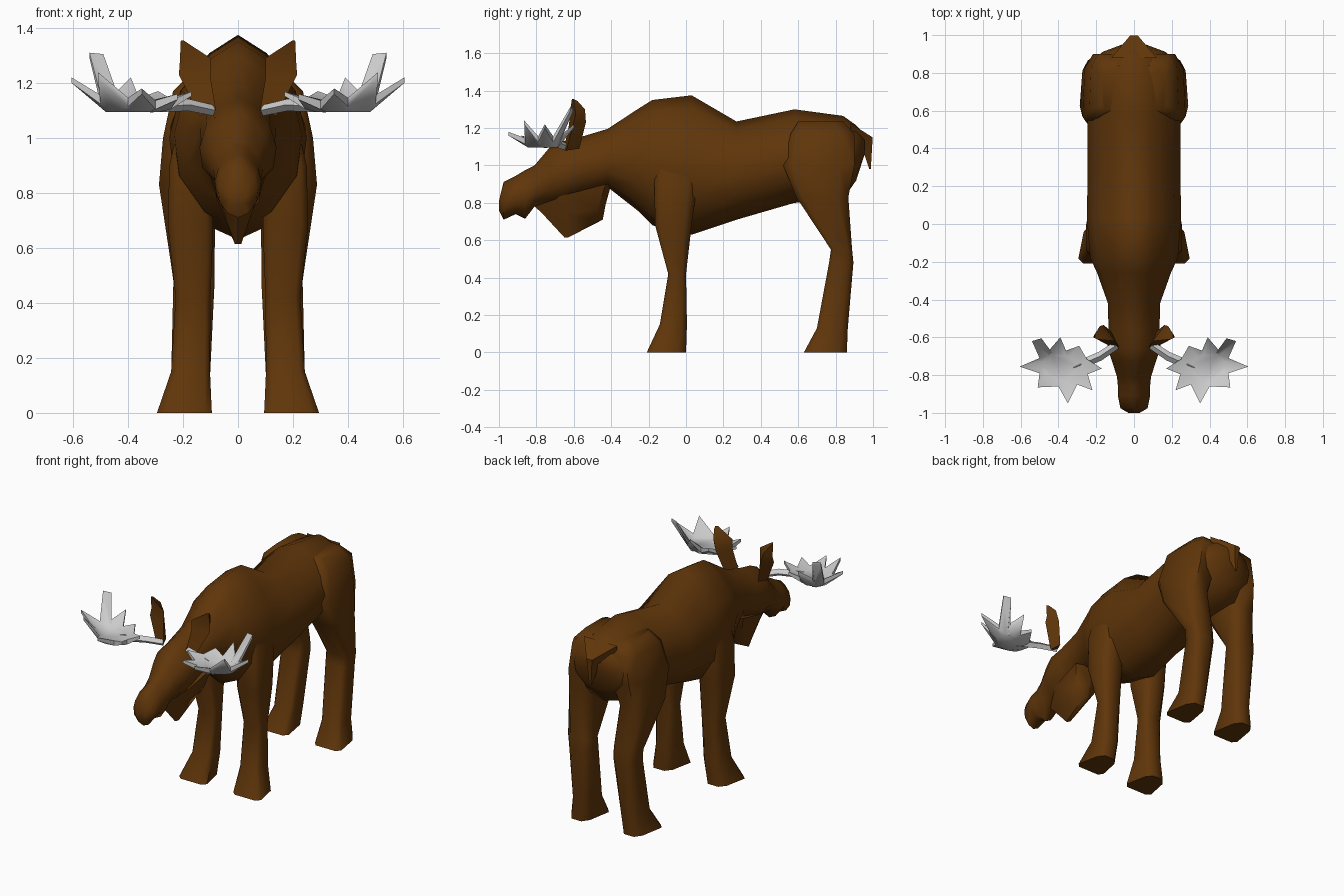
import bpy, bmesh
from mathutils import Vector

brown = bpy.data.materials.new("brown_hide")
brown.diffuse_color = (0.115, 0.036, 0.003, 1)


def finish(bm, name, mat=None, angle=1.0):
    bmesh.ops.recalc_face_normals(bm, faces=bm.faces)
    me = bpy.data.meshes.new(name)
    bm.to_mesh(me)
    bm.free()
    ob = bpy.data.objects.new(name, me)
    bpy.context.collection.objects.link(ob)
    if mat:
        me.materials.append(mat)
    bpy.ops.object.select_all(action='DESELECT')
    ob.select_set(True)
    bpy.context.view_layer.objects.active = ob
    bpy.ops.object.shade_smooth_by_angle(angle=angle)
    return ob


def loft(rings, name, mat=brown, angle=1.0):
    bm = bmesh.new()
    vs = [[bm.verts.new(p) for p in r] for r in rings]
    n = len(vs[0])
    for a, b in zip(vs, vs[1:]):
        for i in range(n):
            j = (i + 1) % n
            bm.faces.new((a[i], a[j], b[j], b[i]))
    bm.faces.new(vs[0])
    bm.faces.new(vs[-1])
    return finish(bm, name, mat, angle)


def flip(pts, s):
    return [Vector((p[0] * s, p[1], p[2])) for p in pts]


# body, neck and head: y, top, bottom, half width
stations = [
    (0.955, 1.165, 1.06, 0.05), (0.91, 1.215, 0.92, 0.17), (0.84, 1.265, 0.82, 0.235),
    (0.58, 1.30, 0.80, 0.245), (0.27, 1.235, 0.71, 0.245), (0.03, 1.375, 0.63, 0.25),
    (-0.18, 1.35, 0.68, 0.232), (-0.26, 1.30, 0.76, 0.195), (-0.42, 1.195, 0.885, 0.138),
    (-0.57, 1.15, 0.83, 0.135), (-0.66, 1.13, 0.80, 0.14), (-0.73, 1.095, 0.79, 0.115),
    (-0.81, 1.0, 0.78, 0.09), (-0.86, 0.975, 0.715, 0.085), (-0.91, 0.945, 0.74, 0.085),
    (-0.975, 0.912, 0.71, 0.072), (-1.0, 0.81, 0.76, 0.03)]
half = [(0, 1), (0.42, 0.82), (0.84, 0.45), (1, 0), (0.92, -0.45), (0.52, -0.84), (0, -1)]
section = half + [(-x, z) for x, z in half[-2:0:-1]]
loft([[(x * w, y, (t + b) / 2 + z * (t - b) / 2) for x, z in section]
      for y, t, b, w in stations], "body_and_head")

# legs: z, inner x, outer x, front y, back y, narrowing toward the back
front = [(1.16, 0.08, 0.19, -0.15, 0.05, 0), (0.9, 0.10, 0.25, -0.17, 0.06, 0),
         (0.68, 0.09, 0.255, -0.165, 0.03, 0), (0.42, 0.10, 0.227, -0.095, 0.0, 0),
         (0.15, 0.10, 0.245, -0.14, 0.005, 0.2), (0, 0.09, 0.30, -0.21, 0, 0.4)]
hind = [(1.235, 0.06, 0.17, 0.60, 0.84, 0), (1.17, 0.05, 0.238, 0.56, 0.90, 0.15),
        (1.0, 0.04, 0.275, 0.52, 0.90, 0.15), (0.83, 0.08, 0.29, 0.59, 0.868, 0.2),
        (0.55, 0.085, 0.245, 0.775, 0.888, 0), (0.48, 0.085, 0.235, 0.765, 0.895, 0),
        (0.13, 0.10, 0.245, 0.70, 0.865, 0.2), (0, 0.09, 0.29, 0.63, 0.86, 0.4)]
outline = [(-0.7, -1), (0.7, -1), (1, -0.75), (1, 0.6), (0.6, 1), (-0.6, 1), (-1, 0.6), (-1, -0.75)]
for s, side in ((1, "left"), (-1, "right")):
    for rows, name in ((front, "front_leg"), (hind, "hind_leg")):
        loft([flip([((a + b) / 2 + u * (1 - k * (v + 1) / 2) * (b - a) / 2,
                     (c + d) / 2 + v * (d - c) / 2, z)
                    for u, v in outline], s) for z, a, b, c, d, k in rows], f"{name}_{side}")

# throat flap: wedge tapering down to a keel
loft([[(0.0, -0.82, 0.79), (0.09, -0.66, 0.84), (0.11, -0.43, 0.90), (0.0, -0.40, 0.90),
       (-0.11, -0.43, 0.90), (-0.09, -0.66, 0.84)],
      [(0.0, -0.77, 0.745), (0.055, -0.64, 0.74), (0.075, -0.47, 0.77), (0.0, -0.43, 0.79),
       (-0.075, -0.47, 0.77), (-0.055, -0.64, 0.74)],
      [(0.0, -0.65, 0.615), (0.012, -0.63, 0.615), (0.02, -0.46, 0.705), (0.0, -0.445, 0.71),
       (-0.02, -0.46, 0.705), (-0.012, -0.63, 0.615)]], "throat_flap")

# tail
loft([[(-0.12, 0.88, 1.225), (0.12, 0.88, 1.225), (0.10, 0.88, 1.08), (-0.10, 0.88, 1.08)],
      [(-0.02, 0.998, 1.15), (0.02, 0.998, 1.15), (0.035, 0.94, 1.10), (-0.035, 0.94, 1.10)],
      [(-0.006, 0.988, 0.98), (0.006, 0.988, 0.98), (0.006, 0.98, 0.98), (-0.006, 0.98, 0.98)]],
     "tail")

# antler palm outline: x, y, z, half thickness
palm = [
    (0.17, -0.765, 1.16, 0.008), (0.245, -0.795, 1.12, 0.016), (0.22, -0.88, 1.15, 0.01),
    (0.30, -0.85, 1.12, 0.016), (0.35, -0.95, 1.17, 0.01), (0.40, -0.86, 1.13, 0.016),
    (0.51, -0.865, 1.23, 0.01), (0.50, -0.79, 1.14, 0.016), (0.605, -0.755, 1.21, 0.01),
    (0.50, -0.71, 1.14, 0.016), (0.54, -0.62, 1.30, 0.01), (0.49, -0.605, 1.295, 0.01),
    (0.455, -0.675, 1.14, 0.016), (0.39, -0.60, 1.21, 0.01), (0.36, -0.67, 1.13, 0.016),
    (0.29, -0.645, 1.16, 0.01), (0.25, -0.715, 1.13, 0.016)]
for s, side in ((1, "left"), (-1, "right")):
    bm = bmesh.new()
    rings = []
    for sign, zc in ((1, 1.135), (-1, 1.095)):
        rim = [bm.verts.new((x * s, y, z + sign * t)) for x, y, z, t in palm]
        # flat inner ring, so the tines only start to rise near the rim
        inner = [bm.verts.new(((0.38 + (x - 0.38) * f) * s, -0.755 + (y + 0.755) * f, zc))
                 for i, (x, y, z, t) in enumerate(palm)
                 for f in [0.45 if t < 0.015 else 0.72]]
        bm.faces.new(inner)
        for i in range(len(rim)):
            j = (i + 1) % len(rim)
            bm.faces.new((rim[i], rim[j], inner[j], inner[i]))
        rings.append(rim)
    for i in range(len(palm)):
        j = (i + 1) % len(palm)
        bm.faces.new((rings[0][i], rings[0][j], rings[1][j], rings[1][i]))
    finish(bm, f"antler_palm_{side}")

    # antler stem
    stem = [(0.09, -0.64, 1.10, 0.02), (0.18, -0.70, 1.12, 0.022), (0.32, -0.76, 1.115, 0.022)]
    loft([flip([(x + 0.4 * u * r, y + v * r, z + w * r) for u, v, w in
                ((1, 1, 0), (0, 0, 1), (-1, -1, 0), (0, 0, -1))], s)
          for x, y, z, r in stem], f"antler_stem_{side}", None)

    # ear
    loft([flip(r, s) for r in (
        [(0.08, -0.65, 1.10), (0.14, -0.64, 1.08), (0.12, -0.57, 1.09)],
        [(0.10, -0.625, 1.22), (0.215, -0.60, 1.23), (0.16, -0.535, 1.23)],
        [(0.10, -0.62, 1.29), (0.212, -0.59, 1.27), (0.18, -0.54, 1.30)],
        [(0.198, -0.61, 1.355), (0.208, -0.60, 1.355), (0.204, -0.58, 1.345)])], f"ear_{side}")
